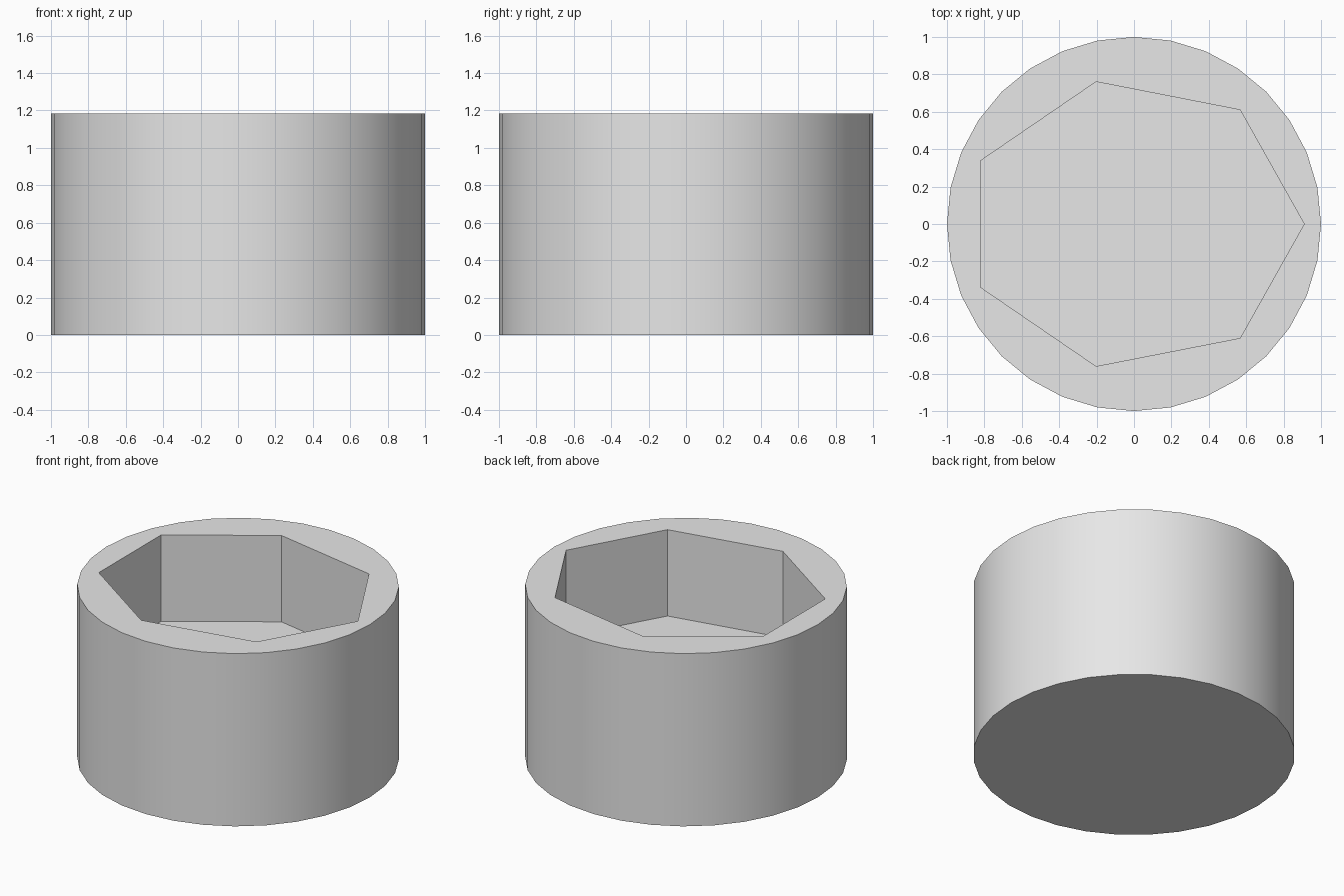
import bpy

HEIGHT = 1.185
FLOOR = HEIGHT / 2

cube = bpy.data.objects.get("Cube")
if cube:
    bpy.data.objects.remove(cube, do_unlink=True)


def prism(name, sides, radius, bottom, top):
    """Upright prism with its first corner on +x."""
    bpy.ops.mesh.primitive_cylinder_add(
        vertices=sides, radius=radius, depth=top - bottom,
        location=(0, 0, (top + bottom) / 2))
    obj = bpy.context.object
    obj.name = name
    return obj


grey = bpy.data.materials.new("light_grey")
grey.use_nodes = True
grey.diffuse_color = (0.8, 0.8, 0.8, 1)
grey.node_tree.nodes["Principled BSDF"].inputs["Base Color"].default_value = (0.8, 0.8, 0.8, 1)

# Seven-sided pocket shape, squashed front to back; its point faces +x
pocket = prism("pocket_cutter", 7, 1, FLOOR, HEIGHT + 0.2)
pocket.rotation_euler.z = -1.5707963
pocket.scale = (0.78, 0.91, 1)
pocket.hide_render = True

# Round body
body = prism("round_body", 32, 1, 0, HEIGHT)
body.data.materials.append(grey)

# Sink the pocket into the top
cut = body.modifiers.new("pocket", "BOOLEAN")
cut.operation = "DIFFERENCE"
cut.solver = "EXACT"
cut.object = pocket
bpy.ops.object.modifier_apply(modifier=cut.name)
bpy.data.objects.remove(pocket, do_unlink=True)

# Smooth outer wall, sharp rims and pocket corners
bpy.ops.object.shade_smooth_by_angle(angle=0.52)
